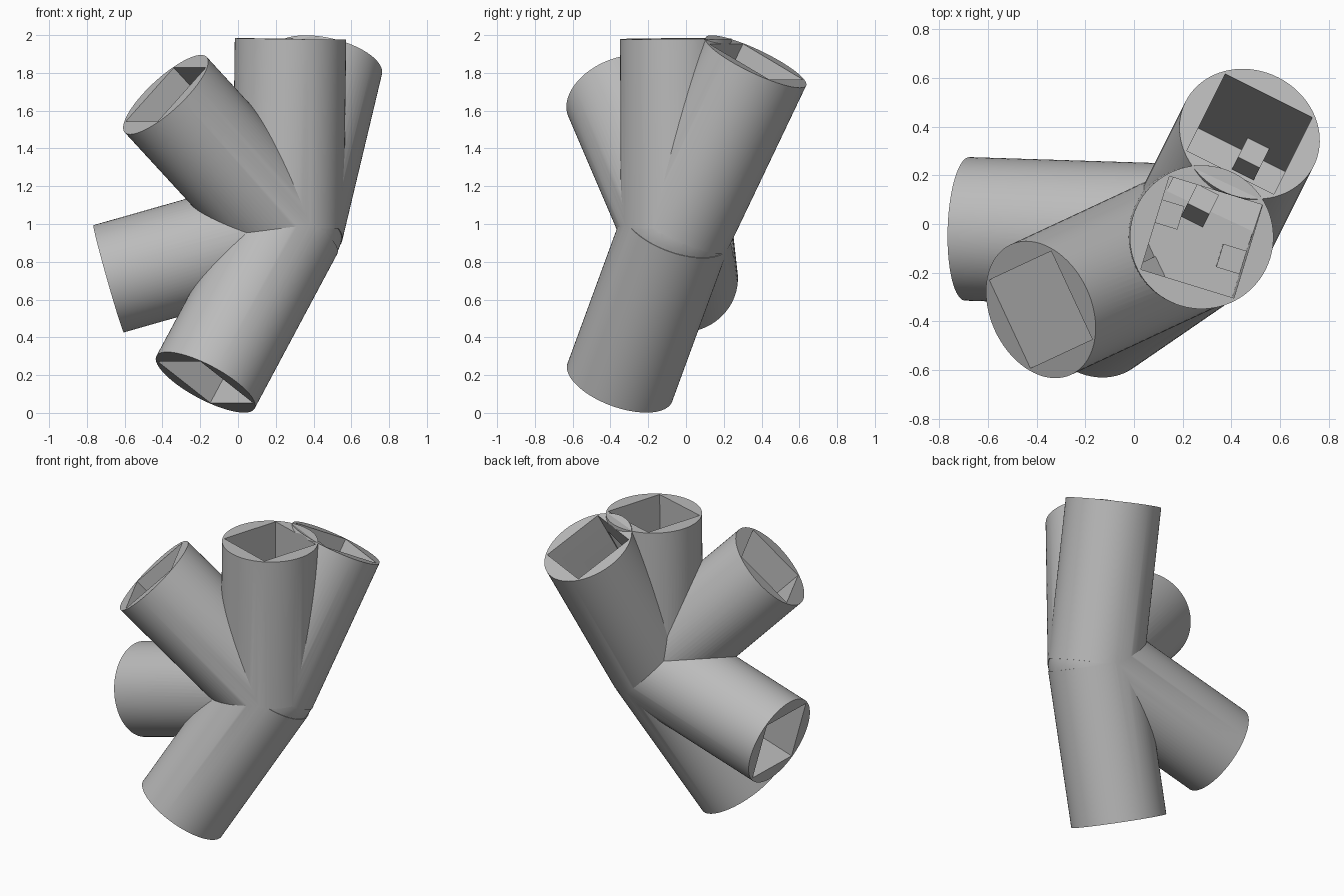
import bpy
import math
from mathutils import Matrix, Vector

cube = bpy.data.objects.get("Cube")
if cube:
    bpy.data.objects.remove(cube, do_unlink=True)

HUB = Vector((0.265, -0.05, 0.98))
RADIUS = 0.295
SOCKET_SIDE = 0.4
SOCKET_DEPTH = 0.53
PEG_SIDE, PEG_HEIGHT = 0.1, 0.12

# Centre of the open end of each tube
TUBE_ENDS = {
    "upright_tube": (0.278, -0.054, 1.98),
    "back_tube": (0.475, 0.37, 1.86),
    "upper_side_tube": (-0.383, -0.352, 1.685),
    "lower_side_tube": (-0.685, -0.02, 0.71),
    "bottom_tube": (-0.172, -0.35, 0.162),
}

grey = bpy.data.materials.new("plain_grey")
grey.use_nodes = True
colour = (0.5, 0.5, 0.5, 1)
grey.diffuse_color = colour
grey.node_tree.nodes["Principled BSDF"].inputs["Base Color"].default_value = colour


def finish(name):
    obj = bpy.context.object
    obj.name = name
    obj.data.materials.append(grey)
    return obj


def tube_frame(end):
    """Frame at the tube end: z outward along the axis, x level."""
    end = Vector(end)
    axis = (end - HUB).normalized()
    level = Vector((0, 0, 1)).cross(axis).normalized()
    side = axis.cross(level)
    rot = Matrix((level, side, axis)).transposed().to_4x4()
    return Matrix.Translation(end) @ rot


def box(name, frame, x, y, low, high, side):
    bpy.ops.mesh.primitive_cube_add(size=1)
    obj = finish(name)
    obj.matrix_world = (frame @ Matrix.Translation((x, y, (low + high) / 2))
                        @ Matrix.Diagonal((side, side, high - low, 1)))
    return obj


def combine(target, tool, operation):
    mod = target.modifiers.new(operation.lower(), "BOOLEAN")
    mod.operation = operation
    mod.solver = "EXACT"
    mod.object = tool
    bpy.context.view_layer.update()
    bpy.context.view_layer.objects.active = target
    bpy.ops.object.modifier_apply(modifier=mod.name)
    bpy.data.objects.remove(tool, do_unlink=True)


# Rounded core that closes the outside of the joint
bpy.ops.mesh.primitive_uv_sphere_add(segments=64, ring_count=32,
                                     radius=RADIUS - 0.004, location=HUB)
connector = finish("connector_body")

# Tubes running from the core to their open ends
frames = {name: tube_frame(end) for name, end in TUBE_ENDS.items()}
for name, end in TUBE_ENDS.items():
    length = (Vector(end) - HUB).length
    bpy.ops.mesh.primitive_cylinder_add(vertices=80, radius=RADIUS, depth=length)
    tube = finish(name)
    tube.matrix_world = frames[name] @ Matrix.Translation((0, 0, -length / 2))
    combine(connector, tube, "UNION")

# Square sockets
for name, frame in frames.items():
    cutter = box(name + "_socket", frame, 0, 0, -SOCKET_DEPTH, 0.05, SOCKET_SIDE)
    combine(connector, cutter, "DIFFERENCE")

# Pair of key pegs on each socket floor
for name, frame in frames.items():
    for label, s in (("first", 1), ("second", -1)):
        box(f"{name}_{label}_peg", frame, 0.05 * s, 0.149 * s,
            -SOCKET_DEPTH - 0.01, -SOCKET_DEPTH + PEG_HEIGHT, PEG_SIDE)

# Smooth round walls, crisp rims and creases
bpy.ops.object.select_all(action="DESELECT")
connector.select_set(True)
bpy.context.view_layer.objects.active = connector
bpy.ops.object.shade_smooth_by_angle(angle=math.radians(20))
